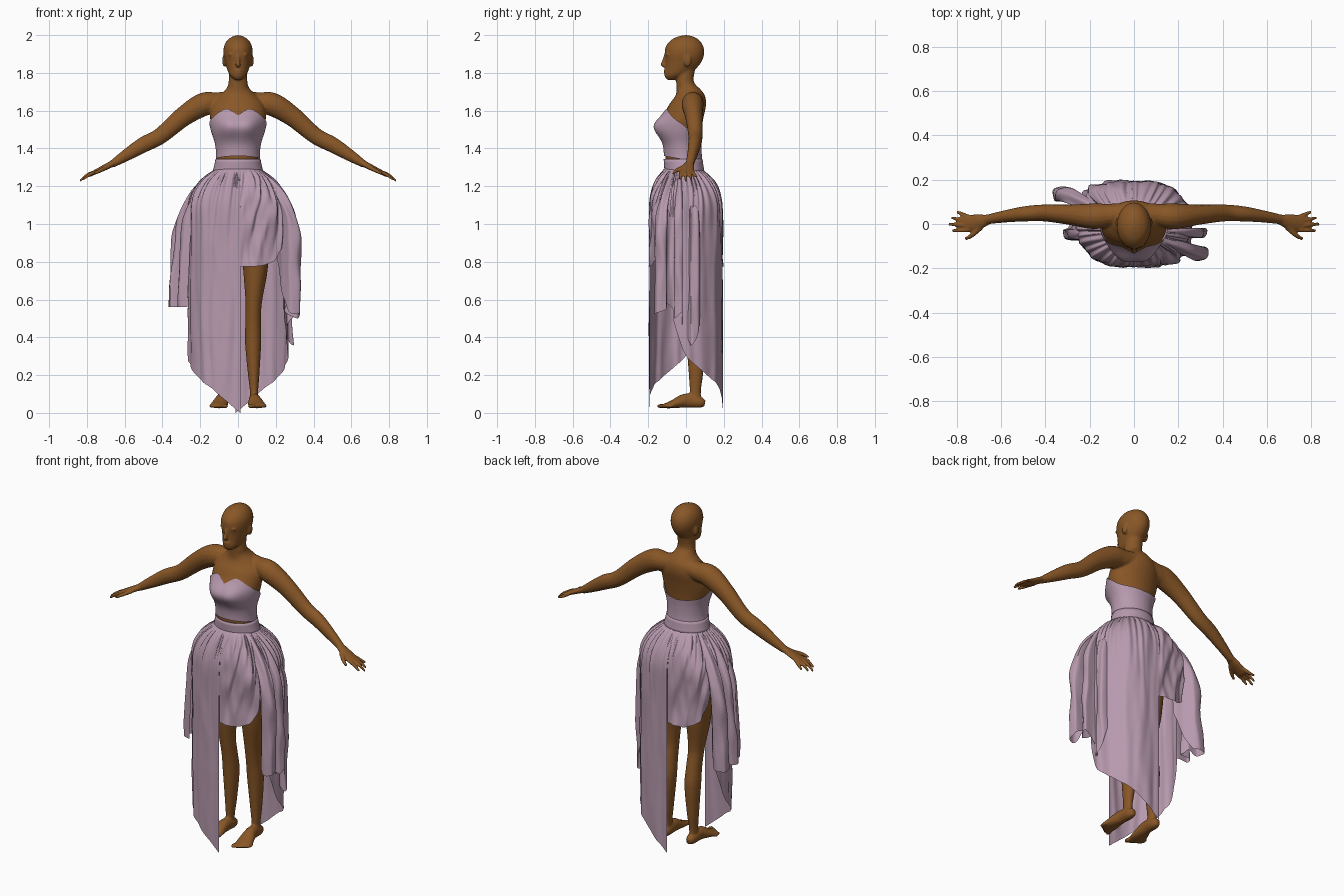
import bpy, math
from mathutils import Vector, noise

if "Cube" in bpy.data.objects:
    bpy.data.objects.remove(bpy.data.objects["Cube"])

def material(name, rgb):
    m = bpy.data.materials.new(name)
    m.diffuse_color = (*rgb, 1)
    m.use_nodes = True
    m.node_tree.nodes["Principled BSDF"].inputs["Base Color"].default_value = m.diffuse_color
    return m

SKIN = material("skin", (0.25, 0.095, 0.02))
CLOTH = material("mauve_cloth", (0.47, 0.32, 0.42))

def curve(rows, k):
    """Smooth interpolation of rows keyed by their first value."""
    n = len(rows)
    k = min(max(k, rows[0][0]), rows[-1][0])
    i = next((j for j in range(n - 1) if k <= rows[j + 1][0]), n - 2)
    a, b = rows[i], rows[i + 1]
    p, q = rows[max(i - 1, 0)], rows[min(i + 2, n - 1)]
    h = b[0] - a[0]
    t = (k - a[0]) / h
    out = []
    for c in range(1, len(a)):
        ma = (b[c] - p[c]) / (b[0] - p[0]) * h
        mb = (q[c] - a[c]) / (q[0] - a[0]) * h
        out.append((2*t**3 - 3*t*t + 1)*a[c] + (t**3 - 2*t*t + t)*ma
                   + (3*t*t - 2*t**3)*b[c] + (t**3 - t*t)*mb)
    return out

def grid(fn, nu, nv, closed=False):
    """Rows of points fn(u, v); closed grids wrap in u."""
    cols = nu if closed else nu + 1
    verts = [fn(i / nu, j / nv) for j in range(nv + 1) for i in range(cols)]
    faces = [(j*cols + i, j*cols + (i+1) % cols, (j+1)*cols + (i+1) % cols, (j+1)*cols + i)
             for j in range(nv) for i in range(nu)]
    return verts, faces

def make(name, verts, faces, mat):
    me = bpy.data.meshes.new(name)
    me.from_pydata([tuple(v) for v in verts], [], faces)
    me.materials.append(mat)
    me.polygons.foreach_set("use_smooth", [True] * len(me.polygons))
    ob = bpy.data.objects.new(name, me)
    bpy.context.collection.objects.link(ob)
    return ob

# ---------- body, gathered as overlapping closed volumes ----------
BV, BF = [], []

def add(verts, faces, cols, mirror=False):
    rings = len(verts) // cols
    faces = faces + [tuple(range(cols))[::-1], tuple(range((rings-1)*cols, rings*cols))]
    for s in ((1, -1) if mirror else (1,)):
        o = len(BV)
        BV.extend((v[0]*s, v[1], v[2]) for v in verts)
        BF.extend(tuple(i + o for i in (f if s > 0 else f[::-1])) for f in faces)

def bust(x, z):
    w = .065 if z < 1.515 else .058
    return .056 * math.exp(-(abs(x)/.115)**4 - ((z - 1.515)/w)**2) * (1 - .12*math.exp(-(x/.03)**2))

def section(rows, z, a, off=0, chest=False):
    cx, rx, yf, yb = curve(rows, z)
    x = cx + (rx + off) * math.sin(a)
    y = (yf + yb)/2 - ((yb - yf)/2 + off) * math.cos(a)
    if chest and math.cos(a) > 0:
        y -= bust(x, z) * min(1, 3*math.cos(a))
    return (x, y, z)

def loft(rows, nv, mirror=False, chest=False):
    z0, z1 = rows[0][0], rows[-1][0]
    v, f = grid(lambda u, t: section(rows, z0 + (z1-z0)*t, u*math.tau, 0, chest), 32, nv, True)
    add(v, f, 32, mirror)

def tube(pts, mirror=False, nv=16, up=(0, 0, 1)):
    """Tube through points (x, y, z, side radius, up radius)."""
    n = len(pts) - 1
    rows = [(i/n, *p) for i, p in enumerate(pts)]
    def fn(u, t):
        x, y, z, a, b = curve(rows, t)
        d = (Vector(curve(rows, t + .01)[:3]) - Vector(curve(rows, t - .01)[:3])).normalized()
        s = d.cross(Vector(up)).normalized()
        w = s.cross(d)
        return Vector((x, y, z)) + s*a*math.cos(u*math.tau) + w*b*math.sin(u*math.tau)
    v, f = grid(fn, 16, nv, True)
    add(v, f, 16, mirror)

def blob(x, y, z, rx, ry, rz, mirror=False):
    def fn(u, t):
        r, h = math.sin(math.pi*(.03 + .94*t)), -math.cos(math.pi*(.03 + .94*t))
        return (x + rx*r*math.cos(u*math.tau), y + ry*r*math.sin(u*math.tau), z + rz*h)
    v, f = grid(fn, 16, 10, True)
    add(v, f, 16, mirror)

# rows: z, centre x, half width, front y, back y
TORSO = [(1.0, 0, .15, -.08, .12), (1.12, 0, .165, -.10, .13), (1.22, 0, .14, -.10, .10),
         (1.34, 0, .110, -.108, .078), (1.42, 0, .113, -.11, .075), (1.5, 0, .137, -.112, .082),
         (1.56, 0, .148, -.11, .092), (1.63, 0, .14, -.09, .106), (1.68, 0, .10, -.055, .10),
         (1.715, 0, .062, -.05, .075), (1.75, 0, .05, -.052, .042), (1.83, 0, .048, -.05, .05)]
HEAD = [(1.763, 0, .018, -.10, -.06), (1.785, 0, .042, -.114, 0), (1.82, 0, .058, -.11, .05),
        (1.86, 0, .069, -.110, .083), (1.90, 0, .077, -.113, .096), (1.94, 0, .074, -.107, .092),
        (1.975, 0, .055, -.078, .068), (1.994, 0, .026, -.038, .035), (2.0, 0, .004, -.01, .01)]
LEG = [(.04, .085, .024, .015, .09), (.1, .085, .021, .02, .078), (.2, .083, .030, .015, .09),
       (.38, .08, .043, 0, .10), (.48, .08, .041, -.012, .085), (.58, .083, .043, -.03, .07),
       (.75, .092, .064, -.06, .09), (.95, .09, .078, -.08, .11), (1.1, .085, .08, -.07, .11)]
loft(TORSO, 50, chest=True)
loft(HEAD, 36)
loft(LEG, 40, mirror=True)

# face: nose, lips, brows, eyes, ears
tube([(0, -.108, 1.895, .008, .008), (0, -.117, 1.865, .009, .009), (0, -.125, 1.842, .014, .009),
      (0, -.113, 1.834, .01, .006)], nv=10, up=(0, 1, 0))
blob(0, -.109, 1.813, .023, .010, .006)
blob(0, -.108, 1.801, .019, .010, .006)
blob(.032, -.095, 1.897, .020, .012, .007, True)
blob(.031, -.090, 1.877, .013, .011, .007, True)
blob(.072, .008, 1.865, .012, .020, .033, True)

# arms, palms, fingers
tube([(.03, .045, 1.655, .05, .05), (.11, .04, 1.643, .052, .054), (.185, .035, 1.632, .058, .062),
      (.29, .042, 1.568, .046, .053), (.41, .05, 1.467, .038, .044), (.5, .045, 1.42, .034, .042),
      (.59, .033, 1.365, .027, .032), (.665, .02, 1.318, .022, .02)], True, 40)
tube([(.65, .022, 1.327, .020, .018), (.70, .01, 1.302, .034, .016), (.765, .002, 1.27, .038, .012)], True, 10)
for y0, y1, x1, z1 in ((.033, .056, .805, 1.25), (.013, .028, .83, 1.235), (-.008, 0, .842, 1.228),
                       (-.028, -.03, .825, 1.235)):
    tube([(.745, y0, 1.28, .01, .01), ((.745+x1)/2, (y0+y1)/2, 1.262, .0095, .0095),
          (x1 - .004, y1, z1, .0065, .0065)], True, 10)
tube([(.69, -.012, 1.302, .014, .012), (.73, -.05, 1.283, .011, .011), (.762, -.068, 1.265, .007, .007)], True, 10)

# feet and toes
tube([(.085, .10, .05, .015, .018), (.085, .07, .056, .028, .03), (.088, .0, .065, .032, .038),
      (.098, -.07, .046, .046, .022), (.103, -.115, .036, .046, .012)], True, 20)
for i in range(5):
    blob(.066 + .019*i, -.132 + .007*i + (.004*i*i - .004*i)*.4, .036,
         .013 - .001*i, .022, .012 - .0007*i, True)

body = make("body", BV, BF, SKIN)
rm = body.modifiers.new("fuse", 'REMESH')
rm.mode, rm.voxel_size, rm.use_smooth_shade = 'VOXEL', .006, True
sm = body.modifiers.new("soften", 'SMOOTH')
sm.factor, sm.iterations = .5, 4

# ---------- bodice with sweetheart neckline, and waistband ----------
TOP = [(0, 1.575), (.13, 1.59), (.38, 1.61), (.6, 1.60), (1.0, 1.567), (1.5, 1.53), (2.1, 1.485), (3.15, 1.465)]

def bodice(u, t):
    a = (u - .5) * math.tau
    lo = 1.342 + .018*math.cos(a)
    hi = curve(TOP, abs(a))[0]
    return section(TORSO, lo + (hi - lo)*t, a, .008, True)
make("bodice", *grid(bodice, 96, 24), CLOTH)
band = make("waistband", *grid(lambda u, t: section(TORSO, 1.275 + .068*t, u*math.tau, .010), 64, 4, True), CLOTH)
band.modifiers.new("thickness", 'SOLIDIFY').thickness = .006

# ---------- skirt: each half is a long panel, a draped short panel and a side cascade ----------
ZT = 1.29

def panel(name, path, nu, nv, turn, reach, folds, drop, slant=0.0, low=0.0, grow=.24, crumple=.004):
    n = len(path) - 1
    rows = [(i/n, *p) for i, p in enumerate(path)]
    def fn(u, t):
        x, y, hem = curve(rows, u)
        hem = max(hem, low)
        z = ZT - (ZT - hem) * t**1.4
        d = ZT - z
        k = 1 - (1 - min(d/grow, 1))**2.6
        r = math.hypot(x, y)
        ang = math.atan2(y/.1, x/.118)
        wx, wy = .121*math.cos(ang), -.015*turn + .103*math.sin(ang)
        flare = 1 + (reach - 1) * min(d/.7, 1)
        # gathers: dense at the waist, broad and crumpled lower down
        p = u*folds + slant*d + 3*noise.noise((u*5, d*2, turn*3))
        w = math.exp(-d/.16)
        f = min(d/.05, 1) * (.011*w*math.sin(p*2.3 + 1.5*math.sin(u*9))
                             + drop*math.sin(p + .9*math.sin(u*7 + 1))
                             + crumple*noise.noise((x*22, y*22, z*6)))
        f *= min(1, .25 + 6*u*(1-u))
        px = wx + (x*flare - wx)*k + f*x/r
        py = wy + (y - wy)*k + f*y/r
        return (px*turn, py*turn, z)
    make(name, *grid(fn, nu, nv), CLOTH)

LONG = [(-.012, .194, 0), (.06, .192, .06), (.14, .178, .13), (.21, .13, .185), (.252, .06, .245),
        (.262, -.01, .32), (.245, -.07, .50)]
SHORT = [(.012, -.192, .775), (.08, -.190, .775), (.145, -.178, .785), (.20, -.155, .82),
         (.235, -.125, .91), (.245, -.08, 1.05)]
CASCADE = [(.205, -.06, .80), (.235, -.125, .62), (.275, -.168, .53), (.318, -.152, .53), (.318, -.105, .55),
           (.26, -.10, .58), (.25, -.065, .54), (.305, -.06, .50), (.312, -.02, .53), (.255, -.02, .47),
           (.258, .015, .38), (.285, .03, .36), (.275, .065, .42), (.235, .075, .55)]

for side, turn, reach, low in (("left", 1, 1.02, 0), ("right", -1, 1.13, .56)):
    panel(side + "_long_panel", LONG, 130, 40, turn, 1.0, 34, .003)
    panel(side + "_short_panel", SHORT, 90, 40, turn, 1.0, 20, .009, slant=18, crumple=.016)
    panel(side + "_cascade", CASCADE, 150, 40, turn, reach, 26, .003, low=low, grow=.40, crumple=.014)
